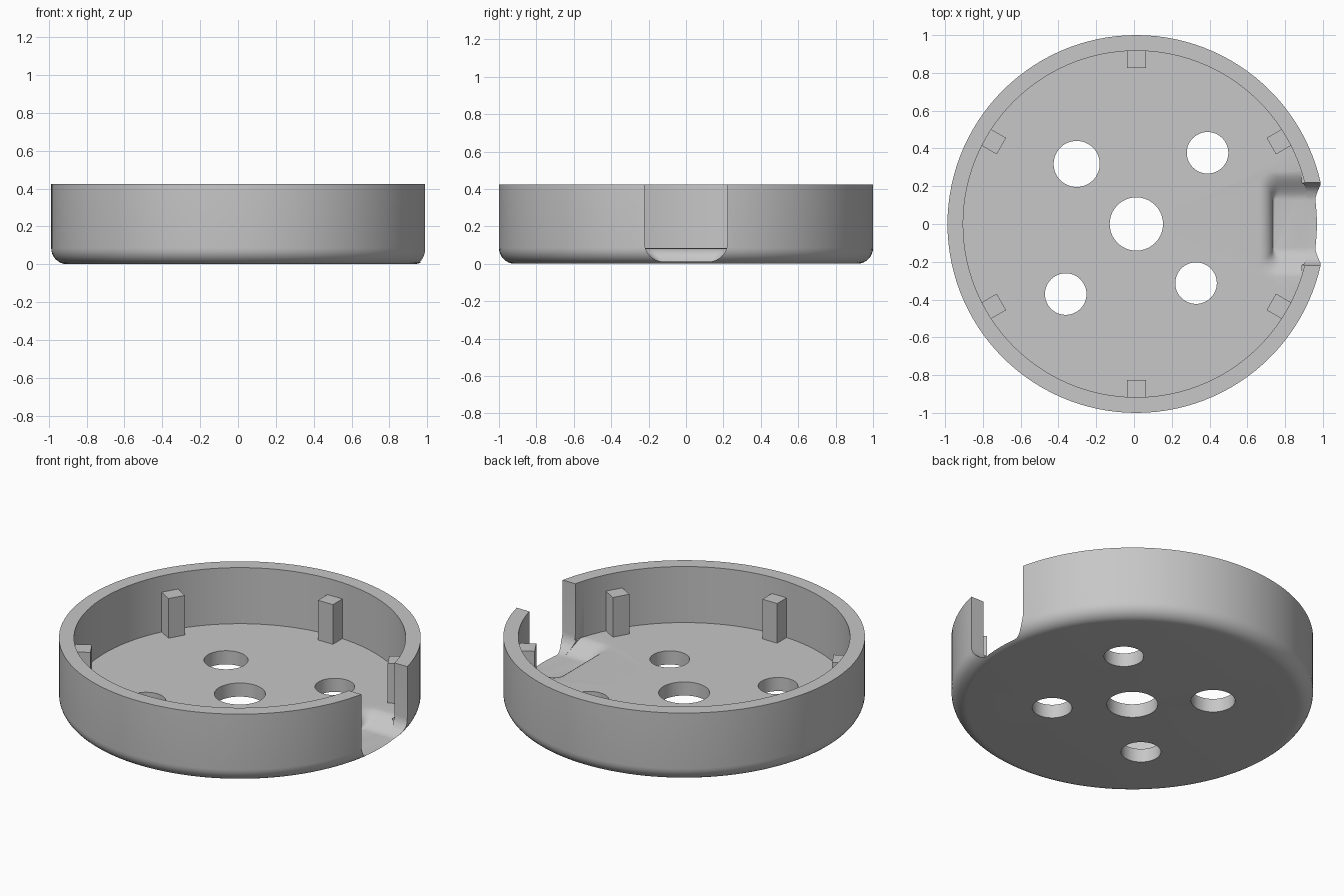
import bpy, bmesh
from math import sin, cos, pi, sqrt, radians
from mathutils import Matrix, Vector

cube = bpy.data.objects.get("Cube")
if cube:
    bpy.data.objects.remove(cube)

CX = 0.0125                       # axis of the round body
R, INNER, HOLE = 1.0, 0.917, 0.141
HEIGHT, FLOOR, NOTCH_Z = 0.425, 0.083, 0.011

grey = bpy.data.materials.new("plain_grey")
grey.use_nodes = True
colour = (0.57, 0.57, 0.57, 1)
grey.diffuse_color = colour
grey.node_tree.nodes["Principled BSDF"].inputs["Base Color"].default_value = colour


def make_object(name, bm):
    bmesh.ops.recalc_face_normals(bm, faces=bm.faces)
    mesh = bpy.data.meshes.new(name)
    bm.to_mesh(mesh)
    bm.free()
    mesh.materials.append(grey)
    obj = bpy.data.objects.new(name, mesh)
    bpy.context.collection.objects.link(obj)
    return obj


def loft(name, rings):
    """Skin matching point rings and cap both ends."""
    bm = bmesh.new()
    loops = [[bm.verts.new(p) for p in ring] for ring in rings]
    for a, b in zip(loops, loops[1:]):
        for i in range(len(a)):
            j = (i + 1) % len(a)
            bm.faces.new((a[i], a[j], b[j], b[i]))
    bm.faces.new(loops[0])
    bm.faces.new(loops[-1])
    return make_object(name, bm)


def activate(obj):
    bpy.ops.object.select_all(action='DESELECT')
    obj.select_set(True)
    bpy.context.view_layer.objects.active = obj


def cut(target, cutter):
    cutter.hide_render = True
    mod = target.modifiers.new("cut", 'BOOLEAN')
    mod.operation, mod.solver, mod.object = 'DIFFERENCE', 'EXACT', cutter
    activate(target)
    bpy.ops.object.modifier_apply(modifier=mod.name)
    bpy.data.objects.remove(cutter)


# Round tray with a filleted lower edge and a central hole
fillet = 0.085
profile = [(HOLE, 0)]
for i in range(9):
    a = i / 8 * pi / 2
    profile.append((R - fillet + fillet * sin(a), fillet - fillet * cos(a)))
profile += [(R, HEIGHT), (INNER, HEIGHT), (INNER, FLOOR), (HOLE, FLOOR)]
bm = bmesh.new()
ring = [bm.verts.new((r, 0, z)) for r, z in profile]
edges = [bm.edges.new((ring[i], ring[(i + 1) % len(ring)])) for i in range(len(ring))]
bmesh.ops.spin(bm, geom=ring + edges, cent=(0, 0, 0), axis=(0, 0, 1),
               angle=2 * pi, steps=120, use_merge=True)
bmesh.ops.remove_doubles(bm, verts=bm.verts, dist=1e-5)
bmesh.ops.translate(bm, verts=bm.verts, vec=(CX, 0, 0))
tray = make_object("tray", bm)

# Four drilled holes on the diagonals
for x, y, r in ((-0.316, 0.318, 0.122), (0.377, 0.377, 0.11),
                (-0.374, -0.371, 0.11), (0.316, -0.313, 0.11)):
    bm = bmesh.new()
    bmesh.ops.create_cone(bm, cap_ends=True, segments=48, radius1=r, radius2=r,
                          depth=1, matrix=Matrix.Translation((CX + x, y, 0)))
    cut(tray, make_object("hole_cutter", bm))

# Side notch: a slot with rounded lower corners through the wall
half, corner, start = 0.221, 0.1, 0.735
section = [(half, 1.0)]
for i in range(9):
    a = i / 8 * pi / 2
    section.append((half - corner + corner * cos(a), NOTCH_Z + corner - corner * sin(a)))
section += [(-y, z) for y, z in reversed(section)]
wall_start = 0.86
cut(tray, loft("notch_cutter", [[(x, y, z) for y, z in section] for x in (wall_start, 1.2)]))

# Softly rounded lip where the notch dips into the floor
rings = []
steps = 10
depth = FLOOR - NOTCH_Z
for k in range(steps + 1):
    t = k / steps
    z = NOTCH_Z + depth * (3 * t * t - 2 * t ** 3)
    w = 0.13 + 0.15 * t
    rise = (z - NOTCH_Z) / depth
    back = start - 0.075 * (1 - sqrt(max(0, 1 - rise * rise)))
    rad = 0.02 + 0.06 * t
    outline = [(CX + sqrt(INNER ** 2 - w * w), w)]
    for i in range(7):
        a = pi / 2 + i / 6 * pi / 2
        outline.append((back + rad + rad * cos(a), w - rad + rad * sin(a)))
    outline += [(x, -y) for x, y in reversed(outline)]
    rings.append([Vector((x, y, z)) for x, y in outline])
rings.append([p + Vector((0, 0, 0.004)) for p in rings[-1]])
cut(tray, loft("lip_cutter", rings))

activate(tray)
bpy.ops.object.shade_smooth_by_angle(angle=radians(35))

# Six square pegs standing against the inner wall
peg_top = 0.325
for n in range(6):
    bm = bmesh.new()
    bmesh.ops.create_cube(bm, size=1)
    bmesh.ops.scale(bm, verts=bm.verts, vec=(0.1, 0.1, peg_top - FLOOR + 0.01))
    bmesh.ops.translate(bm, verts=bm.verts, vec=(0.875, 0, (peg_top + FLOOR - 0.01) / 2))
    bmesh.ops.rotate(bm, verts=bm.verts, cent=(0, 0, 0),
                     matrix=Matrix.Rotation(radians(30 + 60 * n), 3, 'Z'))
    bmesh.ops.translate(bm, verts=bm.verts, vec=(CX, 0, 0))
    make_object(f"peg_{n + 1}", bm)
